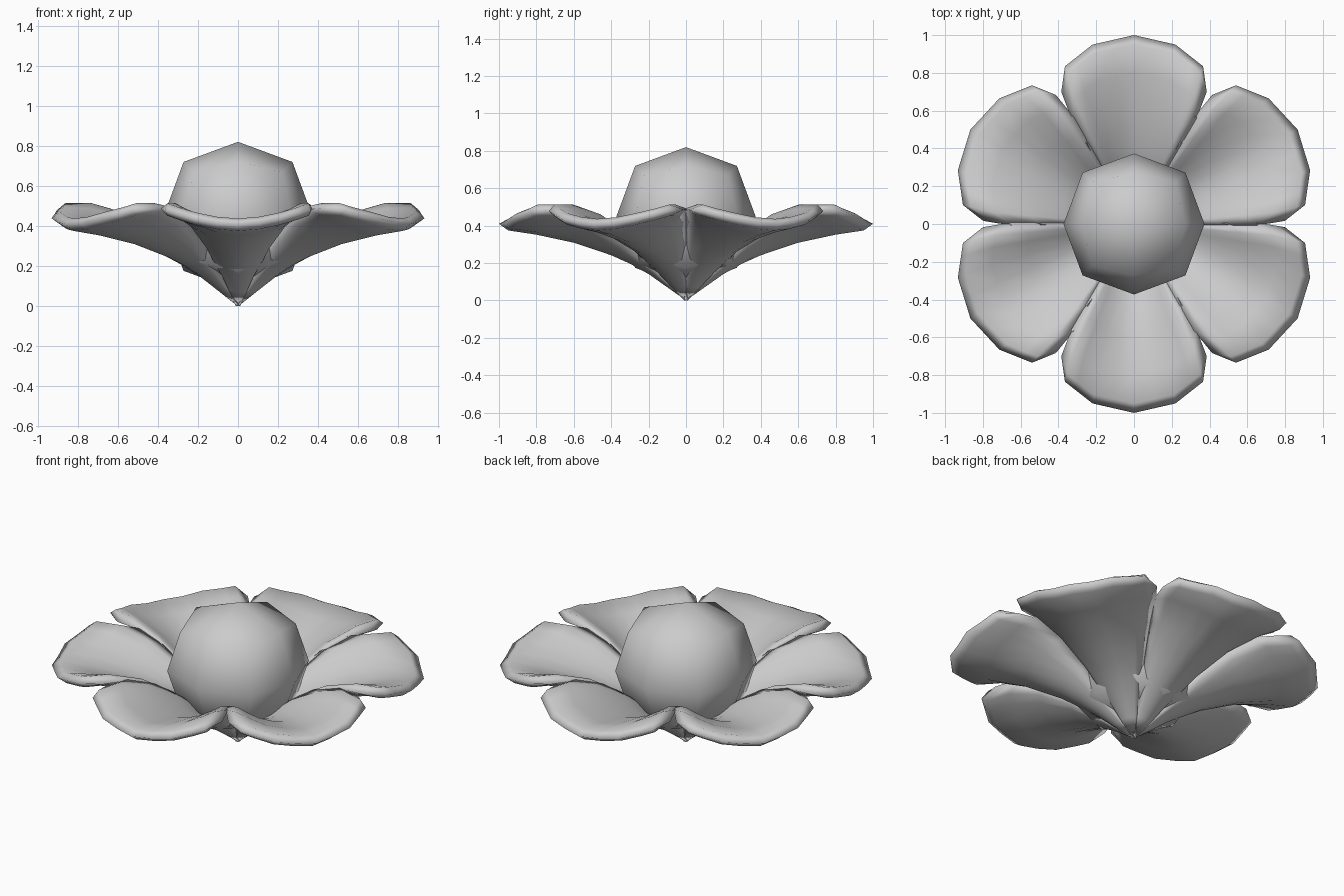
import bpy, bmesh
from math import radians
from mathutils import Matrix

if "Cube" in bpy.data.objects:
    bpy.data.objects.remove(bpy.data.objects["Cube"])


def lerp_table(table, t):
    for (a, va), (b, vb) in zip(table, table[1:]):
        if t <= b:
            return va + (vb - va) * (t - a) / (b - a)
    return table[-1][1]


def finish(name, bm):
    bmesh.ops.recalc_face_normals(bm, faces=bm.faces)
    for f in bm.faces:
        f.smooth = True
    mesh = bpy.data.meshes.new(name)
    bm.to_mesh(mesh)
    bm.free()
    obj = bpy.data.objects.new(name, mesh)
    bpy.context.collection.objects.link(obj)
    return obj


# Petal profiles along its length: half width, midline height, edge height
WIDTH = [(0, 0.012), (0.2, 0.084), (0.4, 0.168), (0.6, 0.25), (0.8, 0.332), (1, 0.385)]
MID_Z = [(0, 0.0), (0.2, 0.16), (0.3, 0.225), (0.4, 0.27), (0.6, 0.337), (0.8, 0.38), (1, 0.41)]
EDGE_Z = [(0, 0.0), (0.2, 0.17), (0.4, 0.325), (0.6, 0.435), (0.8, 0.49), (1, 0.485)]
# Rounded tip: petal length for each position across
REACH = [(0, 1.0), (0.57, 0.95), (0.95, 0.835), (1, 0.7)]
COLS = [-1, -0.95, -0.8, -0.57, -0.28, 0, 0.28, 0.57, 0.8, 0.95, 1]
ROWS = [0, 0.1, 0.2, 0.3, 0.4, 0.6, 0.8, 0.95, 1]


def petal_point(s, t, side):
    y = t * lerp_table(REACH, abs(s))
    mid = lerp_table(MID_Z, t)
    z = mid + (lerp_table(EDGE_Z, t) - mid) * abs(s) ** 1.8
    rim = abs(s) == 1 or t in (0, 1)
    if not rim:
        z += (0.034 if side > 0 else -0.028) * min(1, t / 0.3)
    return (s * lerp_table(WIDTH, t), y, z)


# Six cupped petals, each a top and bottom skin joined at the rim
for k in range(6):
    bm = bmesh.new()
    for side in (1, -1):
        grid = [[bm.verts.new(petal_point(s, t, side)) for s in COLS] for t in ROWS]
        for r0, r1 in zip(grid, grid[1:]):
            for i in range(len(COLS) - 1):
                bm.faces.new((r0[i], r0[i + 1], r1[i + 1], r1[i]))
    bmesh.ops.remove_doubles(bm, verts=bm.verts, dist=0.0005)
    bmesh.ops.rotate(bm, verts=bm.verts, matrix=Matrix.Rotation(radians(60 * k), 3, 'Z'))
    finish(f"petal_{k + 1}", bm)

# Flower centre: once-subdivided cube pushed out to a ball
bm = bmesh.new()
bmesh.ops.create_cube(bm, size=1)
bmesh.ops.subdivide_edges(bm, edges=bm.edges[:], cuts=1, use_grid_fill=True)
for v in bm.verts:
    face_mid = sum(abs(c) > 0.1 for c in v.co) == 1
    v.co = v.co.normalized() * (0.373 if face_mid else 0.385)
bmesh.ops.translate(bm, verts=bm.verts, vec=(0, 0, 0.447))
finish("flower_centre", bm)
